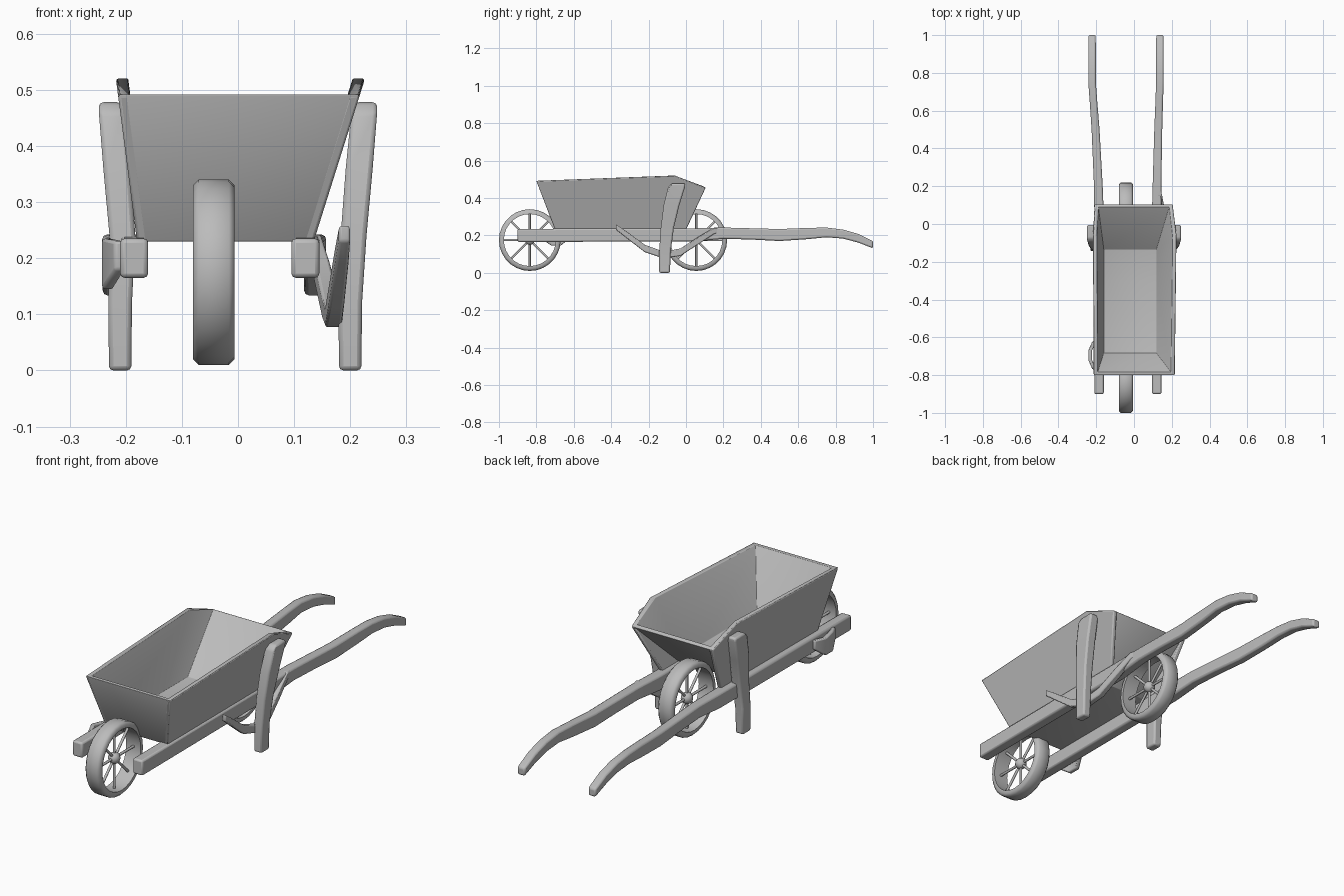
import bpy, bmesh, math
from mathutils import Vector, Matrix

old = bpy.data.objects.get("Cube")
if old:
    bpy.data.objects.remove(old, do_unlink=True)

GREY = (0.5, 0.5, 0.5, 1)
mat = bpy.data.materials.new("plain grey")
mat.use_nodes = True
mat.diffuse_color = GREY
mat.node_tree.nodes["Principled BSDF"].inputs["Base Color"].default_value = GREY


def finish(name, bm, bevel=0.0, smooth=60):
    bmesh.ops.recalc_face_normals(bm, faces=bm.faces)
    mesh = bpy.data.meshes.new(name)
    bm.to_mesh(mesh)
    bm.free()
    mesh.materials.append(mat)
    obj = bpy.data.objects.new(name, mesh)
    bpy.context.collection.objects.link(obj)
    if bevel:
        mod = obj.modifiers.new("soft edges", "BEVEL")
        mod.width = bevel
        mod.segments = 2
    bpy.ops.object.select_all(action="DESELECT")
    obj.select_set(True)
    bpy.context.view_layer.objects.active = obj
    bpy.ops.object.shade_smooth_by_angle(angle=math.radians(smooth))


def loft(name, rings, bevel=0.0, closed=False, smooth=60):
    """Skin a list of equal point rings, capping the ends unless closed."""
    bm = bmesh.new()
    loops = [[bm.verts.new(p) for p in ring] for ring in rings]
    pairs = list(zip(loops, loops[1:]))
    if closed:
        pairs.append((loops[-1], loops[0]))
    else:
        bm.faces.new(loops[0])
        bm.faces.new(loops[-1])
    for a, b in pairs:
        for i in range(len(a)):
            j = (i + 1) % len(a)
            bm.faces.new((a[i], a[j], b[j], b[i]))
    finish(name, bm, bevel, smooth)


def section(c, u, v):
    c, u, v = Vector(c), Vector(u), Vector(v)
    return [c - u - v, c + u - v, c + u + v, c - u + v]


def beam(name, points, bevel=0.008):
    """Beam running along y: each point is (x, y, z, half width, half height)."""
    loft(name, [section((x, y, z), (w, 0, 0), (0, 0, h)) for x, y, z, w, h in points], bevel)


# Tray: softly shaded hollow body with a sloping back
def left_x(z):
    return 0.135 + (z - 0.23) * 0.315


def right_x(z):
    return -0.18 - (z - 0.23) * 0.13


def tray_ring(inset, front, middle, back):
    ring = [(right_x, front), (left_x, front), (left_x, middle),
            (left_x, back), (right_x, back), (right_x, middle)]
    return [(edge(z) + (inset if edge is right_x else -inset), y, z) for edge, (y, z) in ring]


loft("tray", [
    tray_ring(0.002, (-0.70, 0.23), (-0.3, 0.23), (-0.12, 0.23)),
    tray_ring(0.002, (-0.80, 0.492), (-0.06, 0.52), (0.105, 0.455)),
    tray_ring(0.022, (-0.783, 0.492), (-0.07, 0.52), (0.09, 0.464)),
    tray_ring(0.022, (-0.683, 0.248), (-0.3, 0.248), (-0.135, 0.248)),
], 0.002, smooth=150)

# Side boards, running past the sloping back
for side, edge, inward in (("left", left_x, -0.02), ("right", right_x, 0.02)):
    outline = [(-0.7, 0.23), (0.0, 0.23), (0.105, 0.455), (-0.06, 0.52), (-0.8, 0.491)]
    loft("tray_" + side + "_side",
         [[(edge(z) + shift, y, z) for y, z in outline] for shift in (0, inward)], 0.005)

# Long handles: (y, centre shift toward the grip, z, half width, half height)
handle_path = [(-0.9, 0, 0.2, 0.025, 0.035), (0.05, 0, 0.203, 0.025, 0.035),
               (0.2, 0.1, 0.212, 0.023, 0.03), (0.35, 0.3, 0.208, 0.022, 0.03),
               (0.5, 0.5, 0.202, 0.021, 0.032), (0.65, 0.8, 0.21, 0.02, 0.03),
               (0.75, 1, 0.216, 0.02, 0.026), (0.84, 1, 0.207, 0.02, 0.024),
               (0.92, 1, 0.185, 0.02, 0.023), (1.0, 1, 0.15, 0.019, 0.019)]
for side, x0, x1 in (("left", 0.12, 0.137), ("right", -0.185, -0.222)):
    beam(side + "_handle", [(x0 + (x1 - x0) * t, y, z, w, h) for y, t, z, w, h in handle_path])

# Legs, thin at the foot and broad at the top
leg_path = [(0.2, -0.115, 0, 0.02, 0.029), (0.2, -0.112, 0.12, 0.021, 0.031),
            (0.206, -0.1, 0.24, 0.023, 0.035), (0.216, -0.078, 0.36, 0.024, 0.042),
            (0.225, -0.05, 0.46, 0.023, 0.045), (0.228, -0.04, 0.478, 0.02, 0.035)]
for side, s in (("left", 1), ("right", -1)):
    loft(side + "_leg", [section((s * x - (0.01 if s < 0 and z < 0.2 else 0), y, z),
                                 (w, 0, 0), (0, d, 0)) for x, y, z, w, d in leg_path], 0.008)

# Curved braces beside the handles
beam("left_brace", [(0.19, -0.375, 0.245, 0.01, 0.015), (0.185, -0.32, 0.205, 0.012, 0.018),
                    (0.175, -0.22, 0.13, 0.014, 0.02), (0.17, -0.12, 0.095, 0.015, 0.018),
                    (0.165, -0.03, 0.11, 0.015, 0.02), (0.15, 0.07, 0.175, 0.014, 0.02),
                    (0.137, 0.15, 0.225, 0.012, 0.017), (0.12, 0.22, 0.23, 0.01, 0.01)], 0.005)
beam("right_brace", [(-0.21, -0.77, 0.205, 0.01, 0.025), (-0.232, -0.72, 0.19, 0.01, 0.045),
                     (-0.232, -0.67, 0.185, 0.01, 0.04), (-0.21, -0.62, 0.205, 0.01, 0.02)], 0.005)


# Spoked wheels
def wheel(name, centre):
    centre = Vector(centre)
    profile = [(-0.037, 0.139), (0.037, 0.139), (0.037, 0.155),
               (0.027, 0.165), (-0.027, 0.165), (-0.037, 0.155)]
    rings = []
    for i in range(28):
        a = math.tau * i / 28
        rings.append([centre + Vector((x, r * math.cos(a), r * math.sin(a))) for x, r in profile])
    loft(name + "_rim", rings, closed=True)

    bm = bmesh.new()
    bmesh.ops.create_uvsphere(bm, u_segments=16, v_segments=10, radius=0.026,
                              matrix=Matrix.Translation(centre))
    finish(name + "_hub", bm)

    bm = bmesh.new()
    for i in range(8):
        turn = Matrix.Rotation(math.tau * i / 8, 4, "X")
        bmesh.ops.create_cone(bm, cap_ends=True, segments=8, radius1=0.006, radius2=0.006, depth=0.13,
                              matrix=Matrix.Translation(centre) @ turn @ Matrix.Translation((0, 0, 0.08)))
    finish(name + "_spokes", bm)


wheel("front_wheel", (-0.043, -0.835, 0.175))
wheel("rear_wheel", (-0.043, 0.055, 0.175))
